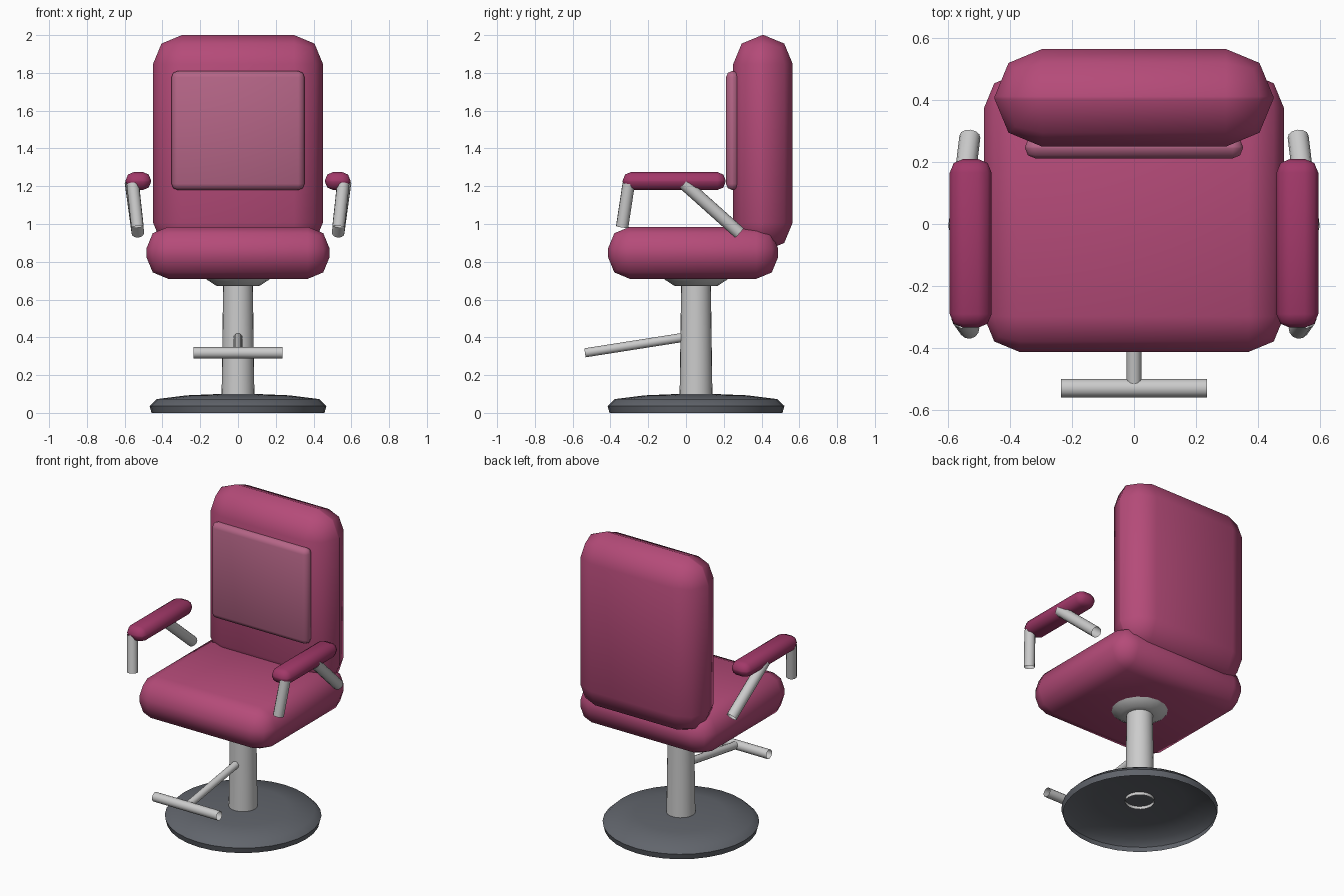
import bpy, bmesh, math
from mathutils import Vector

if "Cube" in bpy.data.objects:
    bpy.data.objects.remove(bpy.data.objects["Cube"])


def material(name, rgb):
    m = bpy.data.materials.new(name)
    m.diffuse_color = (*rgb, 1)
    m.use_nodes = True
    m.node_tree.nodes["Principled BSDF"].inputs["Base Color"].default_value = m.diffuse_color
    return m


def finish(name, bm, mat=None, angle=60):
    me = bpy.data.meshes.new(name)
    bm.to_mesh(me)
    bm.free()
    ob = bpy.data.objects.new(name, me)
    bpy.context.collection.objects.link(ob)
    if mat:
        me.materials.append(mat)
    bpy.ops.object.select_all(action='DESELECT')
    ob.select_set(True)
    bpy.context.view_layer.objects.active = ob
    bpy.ops.object.shade_smooth_by_angle(angle=math.radians(angle))
    return ob


def cushion(name, lo, hi, bevel, mat):
    """Rounded box between two corners."""
    lo, hi = Vector(lo), Vector(hi)
    bm = bmesh.new()
    bmesh.ops.create_cube(bm, size=1)
    for v in bm.verts:
        v.co = (lo + hi) / 2 + v.co * (hi - lo)
    bmesh.ops.bevel(bm, geom=bm.edges[:], offset=bevel, segments=2,
                    profile=0.5, affect='EDGES')
    return finish(name, bm, mat)


def tube(name, a, b, r1, r2=None, sides=12):
    """Open-ended tube from a to b."""
    a, b = Vector(a), Vector(b)
    bm = bmesh.new()
    bmesh.ops.create_cone(bm, cap_ends=False, segments=sides, radius1=r1,
                          radius2=r2 or r1, depth=(b - a).length)
    rot = (b - a).to_track_quat('Z', 'Y')
    for v in bm.verts:
        v.co = rot @ v.co + (a + b) / 2
    return finish(name, bm)


def lathe(name, profile, y, sides=32, mat=None):
    """Spin a radius/height profile round a vertical axis."""
    bm = bmesh.new()
    vs = [bm.verts.new((r, y, z)) for r, z in profile]
    es = [bm.edges.new(p) for p in zip(vs, vs[1:])]
    bmesh.ops.spin(bm, geom=vs + es, cent=(0, y, 0), axis=(0, 0, 1),
                   angle=math.tau, steps=sides)
    bmesh.ops.remove_doubles(bm, verts=bm.verts[:], dist=1e-4)
    bmesh.ops.recalc_face_normals(bm, faces=bm.faces[:])
    return finish(name, bm, mat)


pink = material("upholstery", (0.46, 0.07, 0.19))
dark_pink = material("arm_upholstery", (0.36, 0.04, 0.14))
pale_pink = material("panel_upholstery", (0.46, 0.13, 0.24))
dark_grey = material("base_metal", (0.12, 0.13, 0.15))

# Upholstery
cushion("seat", (-0.485, -0.413, 0.71), (0.485, 0.488, 0.985), 0.115, pink)
cushion("backrest", (-0.45, 0.25, 0.855), (0.45, 0.565, 2.0), 0.153, pink)
cushion("back_panel", (-0.352, 0.212, 1.18), (0.352, 0.282, 1.81), 0.033, pale_pink)

# Armrests with two struts each
for side, s in (("left", -1), ("right", 1)):
    x0, x1 = sorted((0.46 * s, 0.595 * s))
    cushion(side + "_armrest", (x0, -0.335, 1.18), (x1, 0.21, 1.275), 0.044, dark_pink)
    tube(side + "_front_strut", (0.532 * s, -0.338, 0.985), (0.557 * s, -0.303, 1.215), 0.033)
    tube(side + "_rear_strut", (0.53 * s, 0.282, 0.953), (0.566 * s, -0.012, 1.216), 0.034)

# Pedestal: hollow disc base, post and collar
C = 0.053
lathe("base_disc", [(0, 0.1), (0.1, 0.1), (0.27, 0.093), (0.43, 0.073),
                    (0.468, 0.037), (0.458, 0.0)], C, 32, dark_grey)
tube("post", (0, C, 0.08), (0, C, 0.73), 0.087, 0.078, 24)
lathe("seat_collar", [(0.185, 0.725), (0.16, 0.702), (0.115, 0.673), (0.07, 0.673)], C, 16)

# Footrest
tube("footrest_arm", (0, 0.0, 0.402), (0, -0.535, 0.318), 0.024)
tube("footrest_bar", (-0.235, -0.53, 0.318), (0.235, -0.53, 0.318), 0.03)
